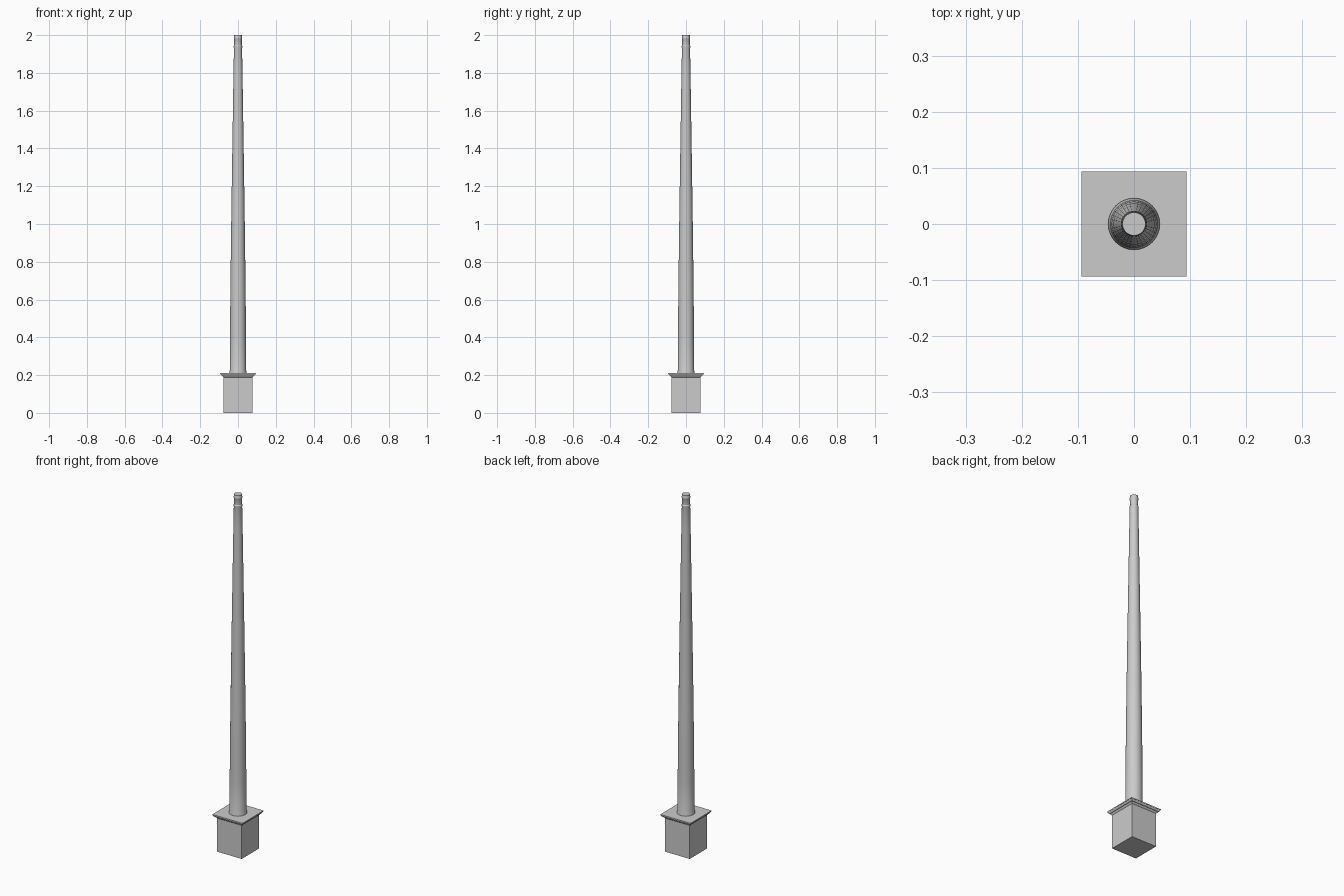
import bpy, bmesh
from math import cos, sin, pi, sqrt, radians

if "Cube" in bpy.data.objects:
    bpy.data.objects.remove(bpy.data.objects["Cube"])


def lathe(name, profile, sides, turn=0.0, smooth=False):
    """Stack rings of (radius, z) and cap both ends."""
    bm = bmesh.new()
    rings = [[bm.verts.new((r * cos(turn + 2 * pi * i / sides),
                            r * sin(turn + 2 * pi * i / sides), z))
              for i in range(sides)] for r, z in profile]
    for low, high in zip(rings, rings[1:]):
        for i in range(sides):
            j = (i + 1) % sides
            bm.faces.new((low[i], low[j], high[j], high[i]))
    bm.faces.new(rings[0][::-1])
    bm.faces.new(rings[-1])
    mesh = bpy.data.meshes.new(name)
    bm.to_mesh(mesh)
    bm.free()
    ob = bpy.data.objects.new(name, mesh)
    bpy.context.collection.objects.link(ob)
    if smooth:
        bpy.ops.object.select_all(action='DESELECT')
        ob.select_set(True)
        bpy.context.view_layer.objects.active = ob
        bpy.ops.object.shade_smooth_by_angle(angle=radians(30))
    return ob


# Square pedestal with a moulded, overhanging cap
pedestal = [(0.077, 0), (0.077, 0.188), (0.081, 0.192), (0.084, 0.197),
            (0.087, 0.197), (0.093, 0.206), (0.094, 0.206), (0.094, 0.211)]
lathe("pedestal", [(h * sqrt(2), z) for h, z in pedestal], 4, pi / 4)

# Slender tapering column with foot flare, neck ring and top band
column = [(0.046, 0.208), (0.046, 0.216), (0.0435, 0.224), (0.0425, 0.40),
          (0.040, 0.68), (0.0365, 0.96), (0.0325, 1.24), (0.028, 1.53),
          (0.0235, 1.82), (0.0215, 1.93), (0.0225, 1.935), (0.0225, 1.942),
          (0.020, 1.946), (0.020, 1.978), (0.022, 1.982), (0.022, 1.988),
          (0.0205, 1.991), (0.0205, 2.0)]
lathe("column", column, 32, smooth=True)
